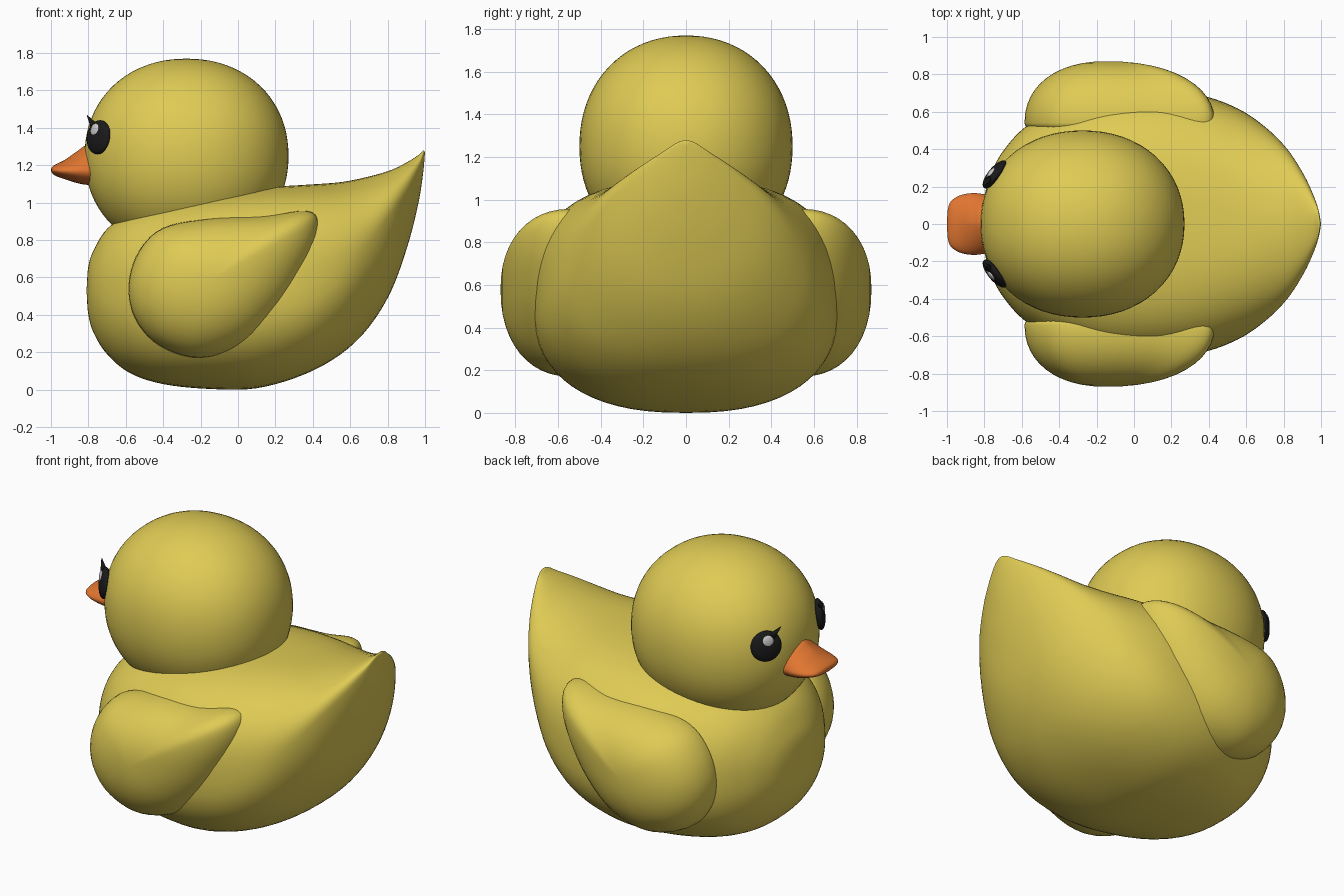
import bpy, bmesh, math
from mathutils import Vector, Matrix

if "Cube" in bpy.data.objects:
    bpy.data.objects.remove(bpy.data.objects["Cube"])


def material(name, rgb):
    m = bpy.data.materials.new(name)
    m.diffuse_color = (*rgb, 1)
    m.use_nodes = True
    m.node_tree.nodes["Principled BSDF"].inputs["Base Color"].default_value = m.diffuse_color
    return m


YELLOW = material("yellow", (0.74, 0.60, 0.09))
ORANGE = material("orange", (0.75, 0.18, 0.03))
BLACK = material("black", (0.01, 0.01, 0.01))
GREY = material("eye_shine", (0.6, 0.6, 0.6))


def finish(name, bm, mat):
    bmesh.ops.remove_doubles(bm, verts=bm.verts, dist=1e-5)
    bmesh.ops.recalc_face_normals(bm, faces=bm.faces)
    me = bpy.data.meshes.new(name)
    bm.to_mesh(me)
    bm.free()
    me.materials.append(mat)
    for p in me.polygons:
        p.use_smooth = True
    ob = bpy.data.objects.new(name, me)
    bpy.context.collection.objects.link(ob)
    return ob


def spline(rows, steps, closed=False):
    """Catmull-Rom interpolation of rows of numbers."""
    r = [Vector(q) for q in rows]
    if closed:
        r = [r[-1]] + r + r[:2]
    else:
        r = [2 * r[0] - r[1]] + r + [2 * r[-1] - r[-2]]
    out = []
    for a, b, c, d in zip(r, r[1:], r[2:], r[3:]):
        for i in range(steps):
            t = i / steps
            out.append(0.5 * (2 * b + (c - a) * t + (2 * a - 5 * b + 4 * c - d) * t * t
                              + (3 * b - a - 3 * c + d) * t ** 3))
    return out if closed else out + [r[-2]]


def power(v, n):
    return math.copysign(abs(v) ** (2 / n), v)


def skin(bm, rings):
    vs = [[bm.verts.new(p) for p in ring] for ring in rings]
    n = len(rings[0])
    for a, b in zip(vs, vs[1:]):
        for i in range(n):
            j = (i + 1) % n
            bm.faces.new((a[i], a[j], b[j], b[i]))


def loft(name, rows, mat, segs=64):
    """Rows: x, bottom z, top z, widest z, half width, top power, bottom power."""
    rings = []
    for x, zb, zt, zm, hw, nt, nb in spline(rows, 5):
        ring = []
        for i in range(segs):
            a = 2 * math.pi * i / segs
            c, s = math.cos(a), math.sin(a)
            n, h = (nt, zt - zm) if s >= 0 else (nb, zm - zb)
            ring.append((x, max(hw, 0) * power(c, n), zm + max(h, 0) * power(s, n)))
        rings.append(ring)
    bm = bmesh.new()
    skin(bm, rings)
    return finish(name, bm, mat)


# Body with upturned tail
loft("body", [
    (-.81, .53, .53, .53, 0, 2.1, 2.1),
    (-.80, .40, .66, .53, .14, 2.1, 2.1),
    (-.77, .30, .75, .53, .26, 2.2, 2.1),
    (-.70, .19, .86, .52, .39, 2.3, 2.2),
    (-.58, .09, .945, .52, .52, 2.5, 2.3),
    (-.40, .03, 1.01, .51, .62, 2.7, 2.4),
    (-.15, .004, 1.055, .50, .70, 2.9, 2.4),
    (.10, .008, 1.08, .50, .715, 2.9, 2.4),
    (.35, .08, 1.095, .54, .69, 2.7, 2.4),
    (.55, .19, 1.11, .64, .62, 2.4, 2.3),
    (.70, .335, 1.14, .79, .52, 2.1, 2.2),
    (.82, .53, 1.175, .94, .40, 2, 2.2),
    (.91, .78, 1.22, 1.07, .26, 2, 2.1),
    (.965, 1.0, 1.255, 1.17, .14, 2, 2),
    (.99, 1.16, 1.278, 1.24, .06, 2, 2),
    (1.0, 1.27, 1.27, 1.27, 0, 2, 2)], YELLOW)

# Head: slightly squared ellipsoid
bm = bmesh.new()
bmesh.ops.create_uvsphere(bm, u_segments=64, v_segments=40, radius=1)
for v in bm.verts:
    k = sum(abs(c) ** 2.12 for c in v.co) ** (-1 / 2.12)
    v.co = Vector((-.275 + .545 * k * v.co.x, .5 * k * v.co.y, 1.25 + .52 * k * v.co.z))
finish("head", bm, YELLOW)

# Beak: peaked top, rounded lower half
loft("beak", [
    (-.66, 1.09, 1.32, 1.17, .15, 1.5, 2),
    (-.80, 1.095, 1.31, 1.17, .16, 1.5, 2),
    (-.86, 1.105, 1.275, 1.17, .165, 1.5, 2),
    (-.925, 1.125, 1.23, 1.17, .155, 1.7, 2),
    (-.975, 1.143, 1.205, 1.172, .125, 2, 2),
    (-.995, 1.16, 1.19, 1.174, .08, 2, 2),
    (-1.0, 1.175, 1.175, 1.175, 0, 2, 2)], ORANGE, 40)

# Wing outline in x, z
OUTLINE = spline([(-.585, .56), (-.53, .74), (-.40, .865), (-.15, .915), (.15, .93),
                  (.36, .957), (.43, .90), (.40, .72), (.26, .46), (.05, .25),
                  (-.20, .17), (-.42, .235), (-.55, .38)], 5, True)


def wing(name, side):
    rings = []
    for i in range(25):
        a = math.pi * (i / 24 - .5)
        s, d = power(math.cos(a), 2.2), power(math.sin(a), 2.2)
        y = .54 + d * (.33 if d > 0 else .08)
        rings.append([(-.15 + (p.x + .15) * s, side * y, .58 + (p.y - .58) * s)
                      for p in OUTLINE])
    bm = bmesh.new()
    skin(bm, rings)
    finish(name, bm, YELLOW)


def eye(label, side):
    n = Vector((-.77, side * .63, .12)).normalized()
    t = Vector((-.63, -side * .77, 0)).normalized()   # towards the beak
    up = Vector((0, 0, 1)) - n * n.z
    up.normalize()
    centre = Vector((-.745, side * .265, 1.35))

    def blob(name, pos, size, mat):
        bm = bmesh.new()
        bmesh.ops.create_uvsphere(bm, u_segments=32, v_segments=20, radius=1)
        for v in bm.verts:
            v.co = pos + t * v.co.x * size[0] + up * v.co.y * size[1] + n * v.co.z * size[2]
        finish(name, bm, mat)

    blob(label + "_eye", centre, (.092, .092, .034), BLACK)
    blob(label + "_eye_shine", centre + n * .025 + up * .035 + t * .005,
         (.034, .036, .012), GREY)

    # Eyelash: tapered spike at the inner top of the eye
    root = centre + t * .035 + up * .06 + n * .01
    tip = centre + t * .085 + up * .115 + n * .025
    axis = tip - root
    bm = bmesh.new()
    rot = axis.to_track_quat('Z', 'Y').to_matrix().to_4x4()
    bmesh.ops.create_cone(bm, cap_ends=True, segments=16, radius1=.02, radius2=.002,
                          depth=axis.length,
                          matrix=Matrix.Translation((root + tip) / 2) @ rot)
    finish(label + "_eyelash", bm, BLACK)


for label, side in (("left", -1), ("right", 1)):
    wing(label + "_wing", side)
    eye(label, side)
